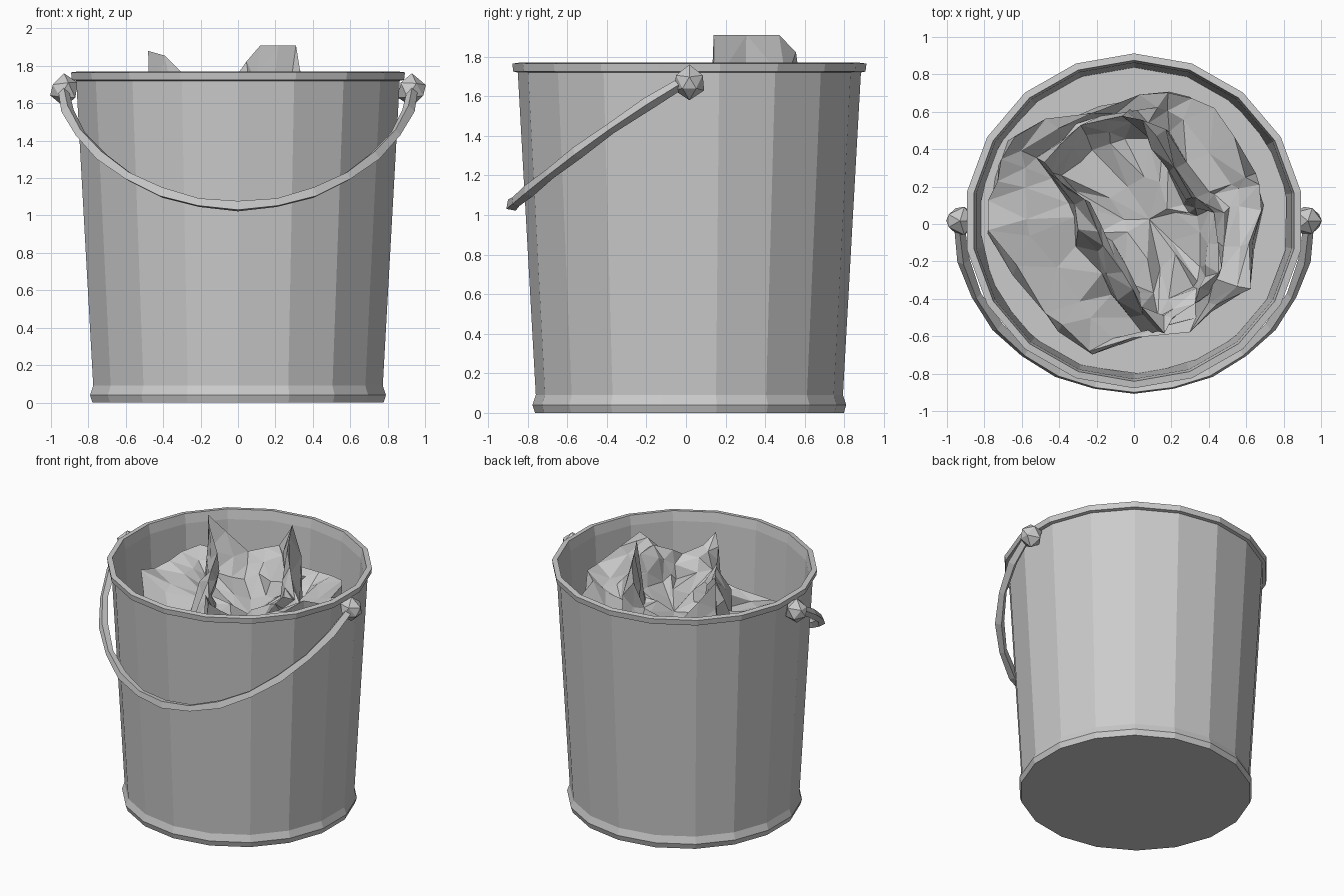
import bpy, bmesh, math, random
from mathutils import Vector

if "Cube" in bpy.data.objects:
    bpy.data.objects.remove(bpy.data.objects["Cube"])

random.seed(4)
SIDES = 18
CY = 0.017   # the pail sits slightly back of centre
WIDE = 1.013  # and is a touch wider than deep


def material(name, value):
    m = bpy.data.materials.new(name)
    m.diffuse_color = (value, value, value, 1)
    m.use_nodes = True
    m.node_tree.nodes["Principled BSDF"].inputs["Base Color"].default_value = m.diffuse_color
    return m


GREY = material("plain grey", 0.6)


def finish(bm, name):
    bmesh.ops.recalc_face_normals(bm, faces=bm.faces)
    mesh = bpy.data.meshes.new(name)
    bm.to_mesh(mesh)
    bm.free()
    mesh.materials.append(GREY)
    ob = bpy.data.objects.new(name, mesh)
    bpy.context.collection.objects.link(ob)
    return ob


def bridge(bm, a, b):
    n = len(a)
    for i in range(n):
        j = (i + 1) % n
        bm.faces.new((a[i], a[j], b[j], b[i]))


def lathe(name, profile):
    """Turn a (radius, height) profile and cap both ends."""
    bm = bmesh.new()
    rings = []
    for r, z in profile:
        rings.append([bm.verts.new((WIDE * r * math.sin(2 * math.pi * i / SIDES),
                                    CY + r * math.cos(2 * math.pi * i / SIDES), z))
                      for i in range(SIDES)])
    for a, b in zip(rings, rings[1:]):
        bridge(bm, a, b)
    bm.faces.new(rings[0])
    bm.faces.new(rings[-1])
    return finish(bm, name)


# Pail: foot band, tapered wall, rolled rim, inner wall and floor
lathe("bucket", [(0.78, 0), (0.793, 0.04), (0.776, 0.09), (0.867, 1.72), (0.89, 1.725),
                 (0.895, 1.765), (0.858, 1.77), (0.845, 1.70), (0.764, 0.09)])

# Handle: four-sided bar swept along a tilted half ellipse
bm = bmesh.new()
rings = []
STEPS = 14
for k in range(STEPS + 1):
    t = math.pi * k / STEPS
    c, s = math.cos(t), math.sin(t)
    p = Vector((0.935 * c, -0.88 * s, 1.68 - 0.63 * s + 0.12 * s * (1 - s)))
    out = Vector((c, -0.82 * s, -0.58 * s)).normalized()
    side = Vector((0, -0.58, 0.82))
    w = 0.028 + 0.006 * (k % 2)
    rings.append([bm.verts.new(p + out * a + side * b)
                  for a, b in ((w, 0), (0, w), (-w, 0), (0, -w))])
for a, b in zip(rings, rings[1:]):
    bridge(bm, a, b)
bm.faces.new(rings[0])
bm.faces.new(rings[-1])
finish(bm, "handle")

# Faceted knobs holding the handle
for sx, label in ((-1, "left"), (1, "right")):
    bm = bmesh.new()
    bmesh.ops.create_icosphere(bm, subdivisions=1, radius=1)
    for v in bm.verts:
        tip = max(0, v.co.x * sx)
        pinch = 1 - 0.35 * tip
        v.co = Vector((sx * 0.93 + v.co.x * 0.083, 0.017 + v.co.y * 0.088 * pinch,
                       1.67 + v.co.z * 0.09 * pinch))
    finish(bm, label + "_handle_knob")

# Crumpled heap: torn bag mouth surrounded by lower folds
mouth = [Vector(p) for p in (
    (0.42, 0.08, 1.6), (0.31, 0.14, 1.91), (0.12, 0.47, 1.91), (-0.04, 0.58, 1.7),
    (-0.3, 0.5, 1.55), (-0.48, 0.33, 1.88), (-0.28, 0.1, 1.76), (-0.15, -0.15, 1.62),
    (0.0, -0.38, 1.6), (0.14, -0.57, 1.76), (0.33, -0.4, 1.6), (0.42, -0.25, 1.72))]
folds = [Vector(p) for p in (
    (0.7, 0.1, 1.62), (0.62, 0.28, 1.58), (0.4, 0.6, 1.5), (0.2, 0.7, 1.5),
    (-0.2, 0.62, 1.54), (-0.68, 0.45, 1.54), (-0.75, 0.25, 1.52), (-0.79, -0.05, 1.5),
    (-0.5, -0.45, 1.4), (-0.25, -0.68, 1.32), (0.3, -0.55, 1.38), (0.6, -0.35, 1.72))]
centre = Vector((0.1, 0, 1.42))

wall, foot, crease, inside = [], [], [], []
for m, f in zip(mouth, folds):
    d = Vector((f.x, f.y, 0)).normalized() * 0.825
    wall.append(Vector((d.x, d.y + CY, 1.2)))
    foot.append(Vector((f.x * 0.99, f.y * 0.99, 1.2)))
    q = f.lerp(m, 0.78)
    q.z = min(m.z, f.z) - 0.12
    crease.append(q)
    q = m.lerp(centre, 0.16)
    q.z = 1.47
    inside.append(q)

bm = bmesh.new()
rings = [[bm.verts.new(p) for p in ring]
         for ring in (wall, foot, folds, crease, mouth, inside)]
for a, b in zip(rings, rings[1:]):
    bridge(bm, a, b)
mid = bm.verts.new(centre)
for i in range(len(mouth)):
    bm.faces.new((rings[-1][i], rings[-1][(i + 1) % len(mouth)], mid))
fixed = set(bm.verts)
bmesh.ops.subdivide_edges(bm, edges=bm.edges[:], cuts=1, use_grid_fill=True)
for v in bm.verts:
    if v not in fixed and v.co.z < 1.85:
        if v.co.z > 1.22:
            v.co += Vector([random.uniform(-0.035, 0.035) for _ in range(3)])
        elif v.is_boundary:  # push the floor edge out to the round wall
            d = Vector((v.co.x, v.co.y - CY, 0)).normalized() * 0.825
            v.co = Vector((d.x, d.y + CY, 1.2))
        r = math.hypot(v.co.x, v.co.y)
        if r > 0.79 and v.co.z > 1.22:
            v.co.x *= 0.79 / r
            v.co.y *= 0.79 / r
bmesh.ops.triangulate(bm, faces=bm.faces[:])
finish(bm, "crumpled_rubbish")
